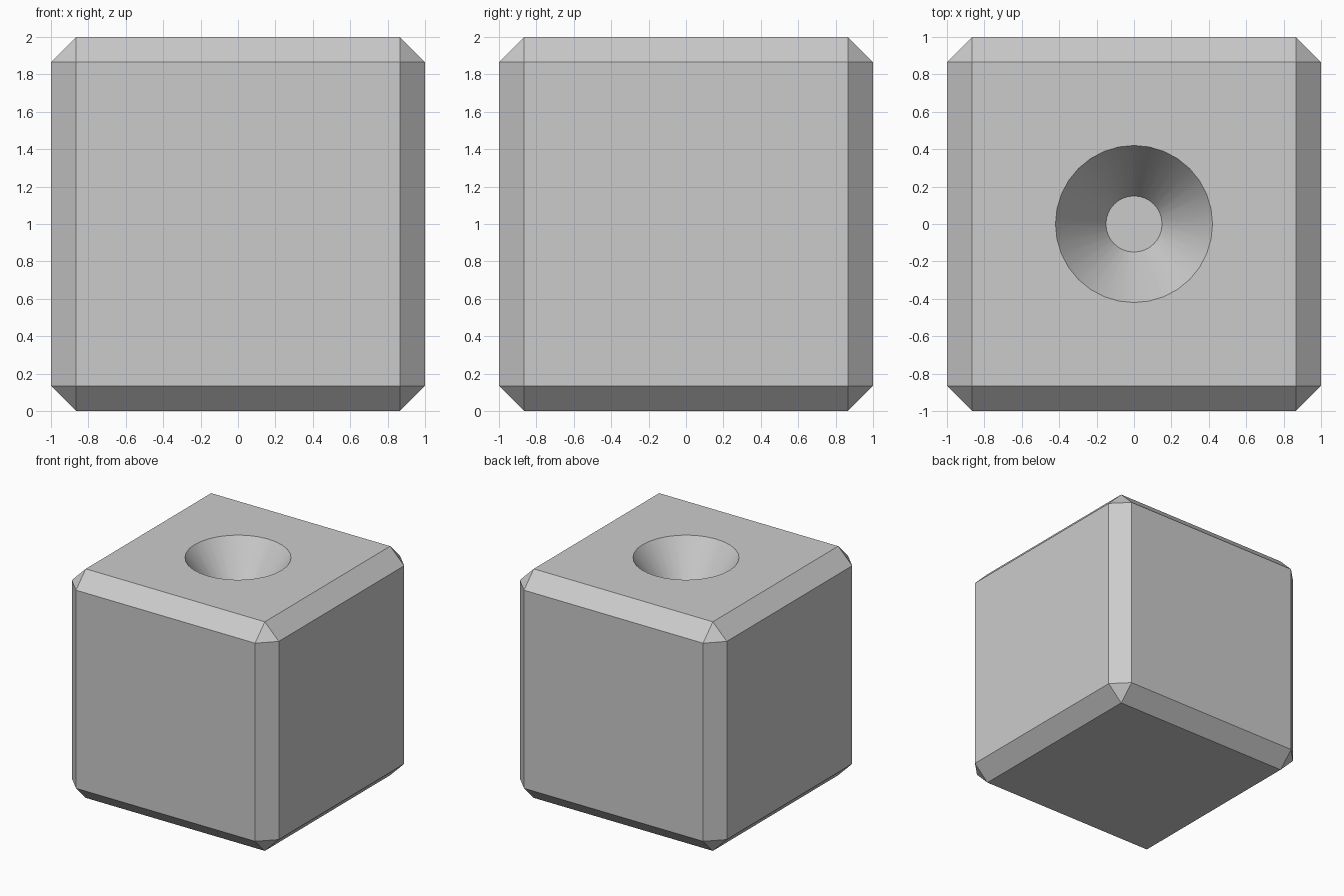
import bpy, math

if "Cube" in bpy.data.objects:
    bpy.data.objects.remove(bpy.data.objects["Cube"])

CHAMFER = 0.135
RIM_R, FLOOR_R, DEPTH = 0.42, 0.15, 0.40

# Block with flat chamfered edges
bpy.ops.mesh.primitive_cube_add(size=2, location=(0, 0, 1))
block = bpy.context.object
block.name = "chamfered_block"
bevel = block.modifiers.new("chamfer", 'BEVEL')
bevel.width = CHAMFER
bevel.segments = 1
bevel.limit_method = 'NONE'

# Tapered cutter for the conical socket, continued past the top face
over = 0.1
top_r = RIM_R + (RIM_R - FLOOR_R) * over / DEPTH
bpy.ops.mesh.primitive_cone_add(vertices=32, radius1=FLOOR_R, radius2=top_r,
                                depth=DEPTH + over,
                                location=(0, 0, 2 - DEPTH + (DEPTH + over) / 2))
cutter = bpy.context.object
cutter.name = "socket_cutter"
cutter.hide_render = True

# Cut the socket
cut = block.modifiers.new("socket", 'BOOLEAN')
cut.operation = 'DIFFERENCE'
cut.solver = 'EXACT'
cut.object = cutter
bpy.ops.object.select_all(action='DESELECT')
block.select_set(True)
bpy.context.view_layer.objects.active = block
for name in ("chamfer", "socket"):
    bpy.ops.object.modifier_apply(modifier=name)
bpy.data.objects.remove(cutter, do_unlink=True)

# Smooth socket wall, crisp chamfers
bpy.ops.object.shade_smooth_by_angle(angle=math.radians(30))
